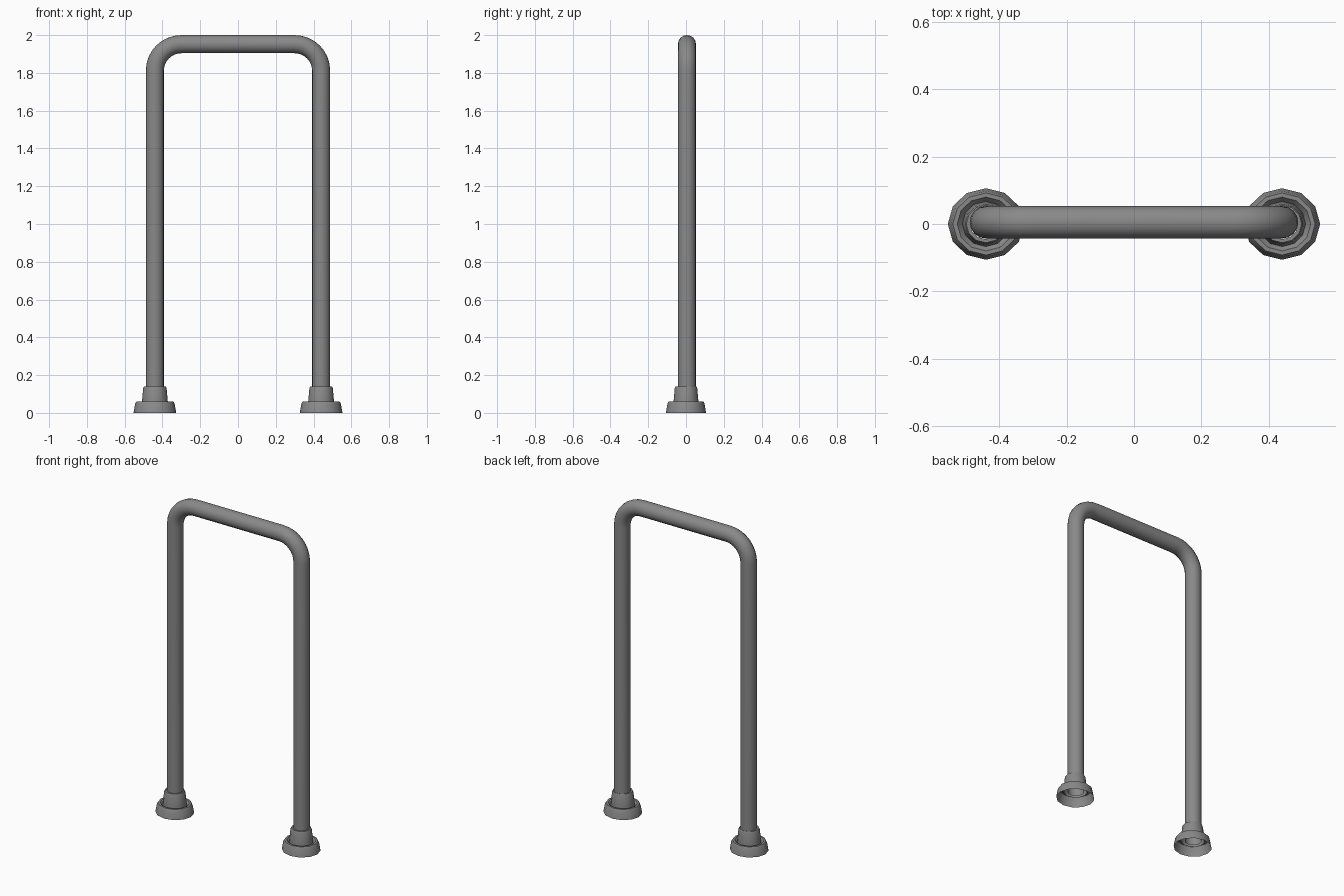
import bpy, bmesh, math

cube = bpy.data.objects.get("Cube")
if cube:
    bpy.data.objects.remove(cube)

steel = bpy.data.materials.new("grey_steel")
steel.use_nodes = True
GREY = (0.25, 0.25, 0.25, 1)
steel.diffuse_color = GREY
steel.node_tree.nodes["Principled BSDF"].inputs["Base Color"].default_value = GREY

LEG_X, TOP_Z, BEND, TUBE_R, TUBE_Y = 0.44, 1.952, 0.14, 0.048, 0.005


def finish(name, bm, angle):
    mesh = bpy.data.meshes.new(name)
    bm.to_mesh(mesh)
    bm.free()
    mesh.materials.append(steel)
    obj = bpy.data.objects.new(name, mesh)
    bpy.context.collection.objects.link(obj)
    bpy.ops.object.select_all(action='DESELECT')
    obj.select_set(True)
    bpy.context.view_layer.objects.active = obj
    bpy.ops.object.shade_smooth_by_angle(angle=math.radians(angle))
    return obj


def skin(bm, rings):
    """Join consecutive rings of points with quads."""
    loops = [[bm.verts.new(p) for p in ring] for ring in rings]
    for a, b in zip(loops, loops[1:]):
        n = len(a)
        for i in range(n):
            j = (i + 1) % n
            bm.faces.new((a[i], a[j], b[j], b[i]))


def lathe(name, x, y, profile, sides, squash=1.0):
    """Turned part around a vertical axis, open at both ends."""
    bm = bmesh.new()
    turns = [math.tau * i / sides for i in range(sides)]
    skin(bm, [[(x + r * math.cos(t), y + squash * r * math.sin(t), z) for t in turns]
              for r, z in profile])
    return finish(name, bm, 35)


# Bent tube: a round section swept along an upside-down U
path = [(-LEG_X, 0.04, 0)]
for side, start in ((-1, 0), (1, 90)):
    for k in range(9):
        a = math.radians(start + 90 * k / 8)
        path.append((side * (LEG_X - BEND) - BEND * math.cos(a),
                     TOP_Z - BEND + BEND * math.sin(a), a))
path.append((LEG_X, 0.04, math.pi))
rings = []
for x, z, a in path:
    ring = []
    for i in range(16):
        t = math.tau * i / 16
        out = TUBE_R * math.cos(t)
        ring.append((x - out * math.cos(a), TUBE_Y + TUBE_R * math.sin(t),
                     z + out * math.sin(a)))
    rings.append(ring)
bm = bmesh.new()
skin(bm, rings)
bmesh.ops.recalc_face_normals(bm, faces=bm.faces)
finish("bent_tube", bm, 40)

# Feet: hollow floor flange and a tapered collar on each leg
flange = [(0.113, 0), (0.104, 0.05), (0.098, 0.06), (0.085, 0.06), (0.07, 0.042)]
collar = [(0.07, 0.042), (0.068, 0.065), (0.062, 0.13), (0.058, 0.139), (0.047, 0.139)]
for side, label in ((1, "left"), (-1, "right")):
    lathe(label + "_floor_flange", side * LEG_X, 0, flange, 12, 0.94)
    lathe(label + "_collar", side * LEG_X, 0, collar, 12, 0.96)
